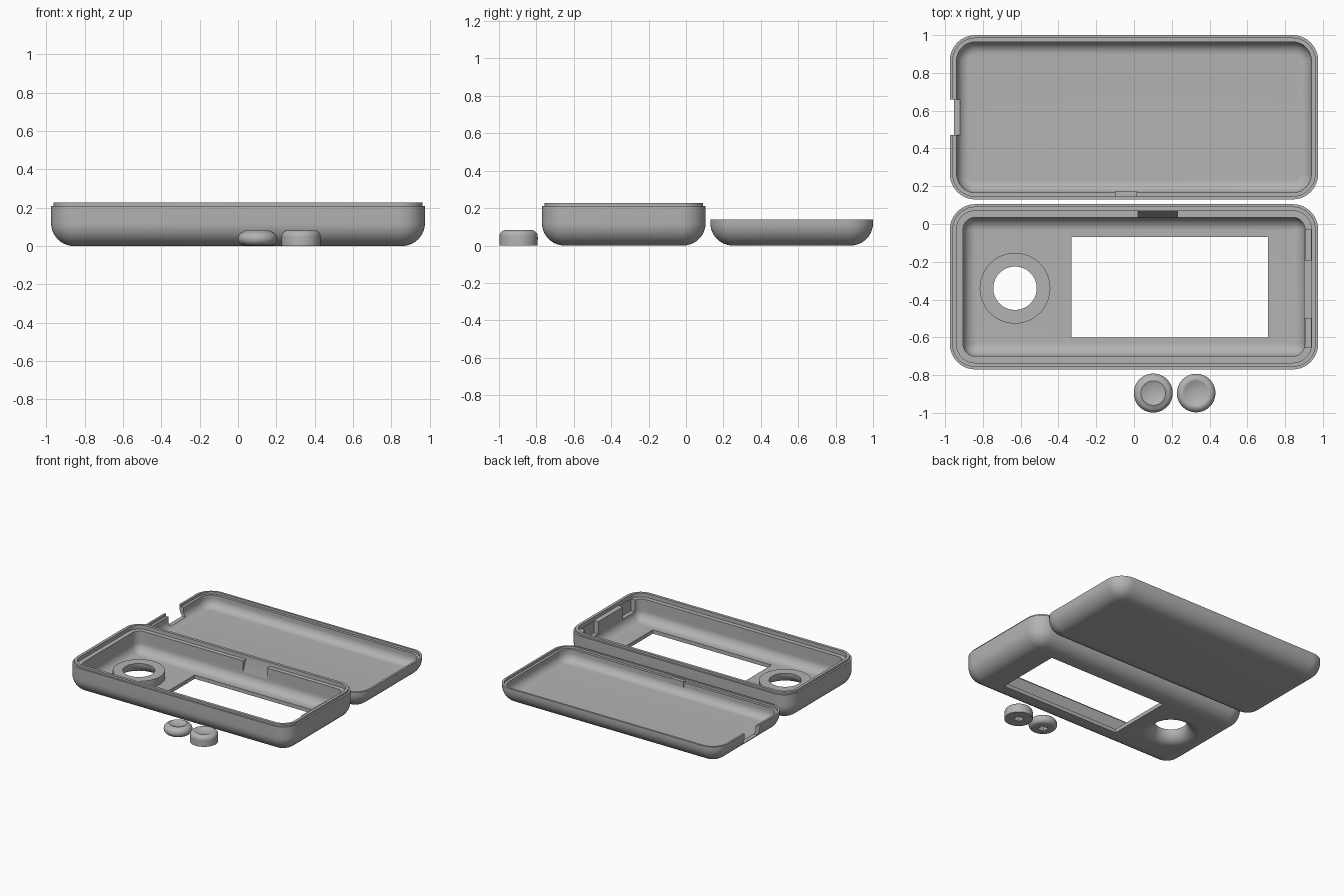
import bpy, bmesh, math

if "Cube" in bpy.data.objects:
    bpy.data.objects.remove(bpy.data.objects["Cube"])

grey = bpy.data.materials.new("plain grey")
grey.diffuse_color = (0.45, 0.45, 0.45, 1)
grey.use_nodes = True
grey.node_tree.nodes["Principled BSDF"].inputs["Base Color"].default_value = grey.diffuse_color


def finish(name, bm):
    bmesh.ops.recalc_face_normals(bm, faces=bm.faces[:])
    me = bpy.data.meshes.new(name)
    bm.to_mesh(me)
    bm.free()
    me.materials.append(grey)
    ob = bpy.data.objects.new(name, me)
    bpy.context.collection.objects.link(ob)
    return ob


def arc(cx, cz, r, a0, a1, n=10):
    """Points on a profile arc, angles in degrees."""
    return [(cx + r * math.cos(math.radians(a0 + (a1 - a0) * i / n)),
             cz + r * math.sin(math.radians(a0 + (a1 - a0) * i / n))) for i in range(n + 1)]


def loft(name, rings):
    """Skin a list of equal point rings and cap both ends."""
    bm = bmesh.new()
    loops = [[bm.verts.new(p) for p in ring] for ring in rings]
    n = len(loops[0])
    for a, b in zip(loops, loops[1:]):
        for i in range(n):
            bm.faces.new((a[i], a[(i + 1) % n], b[(i + 1) % n], b[i]))
    bm.faces.new(loops[0])
    bm.faces.new(loops[-1])
    return finish(name, bm)


def rounded_ring(y0, y1, inset, z, radius=0.135, hx=0.975, steps=10):
    r = max(radius - inset, 0.008)
    cx, cy, hy = hx - inset - r, (y0 + y1) / 2, (y1 - y0) / 2 - inset - r
    pts = []
    for k, (sx, sy) in enumerate([(1, 1), (-1, 1), (-1, -1), (1, -1)]):
        for i in range(steps + 1):
            a = math.pi / 2 * (k + i / steps)
            pts.append((sx * cx + r * math.cos(a), cy + sy * hy + r * math.sin(a), z))
    return pts


def shell(name, y0, y1, profile):
    return loft(name, [rounded_ring(y0, y1, d, z) for d, z in profile])


def lathe(name, x, y, profile, n=64):
    return loft(name, [[(x + r * math.cos(2 * math.pi * i / n),
                         y + r * math.sin(2 * math.pi * i / n), z) for i in range(n)]
                       for r, z in profile])


def box(name, x0, x1, y0, y1, z0, z1, slope=0.0):
    """Box whose front bottom edge can be raised to make a wedge."""
    ring = lambda x: [(x, y0, z0 + slope), (x, y1, z0), (x, y1, z1), (x, y0, z1)]
    return loft(name, [ring(x0), ring(x1)])


def boolean(ob, tool, op='DIFFERENCE'):
    m = ob.modifiers.new(tool.name, 'BOOLEAN')
    m.operation, m.solver, m.object = op, 'EXACT', tool
    bpy.context.view_layer.objects.active = ob
    bpy.ops.object.modifier_apply(modifier=m.name)
    bpy.data.objects.remove(tool)


# front case: rounded tub with a raised lip and an inner ledge
case = shell("front_case", -0.77, 0.105,
             arc(0.12, 0.12, 0.12, 270, 180)
             + [(0, 0.21), (0.013, 0.21), (0.013, 0.226), (0.035, 0.226), (0.035, 0.195),
                (0.07, 0.195), (0.07, 0.11)]
             + arc(0.14, 0.10, 0.07, 180, 270))

# round dial seat with a flared opening beneath
DX, DY = -0.63, -0.34
boolean(case, lathe("dial_seat", DX, DY, [(0.187, 0.012), (0.187, 0.09)]), 'UNION')
boolean(case, lathe("dial_hole", DX, DY, [(0.205, -0.05), (0.205, -0.0005)]
                    + arc(0.205, 0.09, 0.09, 270, 180)[1:] + [(0.115, 0.2)]))

# screen opening
boolean(case, box("screen_hole", -0.33, 0.71, -0.6, -0.07, -0.1, 0.15))

# recess in the right wall, leaving a tab in its middle
for y0, y1 in ((-0.65, -0.5), (-0.19, -0.03)):
    boolean(case, box("side_recess", 0.88, 0.938, y0, y1, 0.1, 0.3))
boolean(case, box("side_tab", 0.9, 0.95, -0.5, -0.19, 0.1, 0.2), 'UNION')

# sloped catch in the back wall
boolean(case, box("back_catch", 0.02, 0.23, 0.03, 0.07, 0.195, 0.3, -0.1))

# back lid: shallow tub with a stepped rim
lid = shell("back_lid", 0.13, 1.0,
            arc(0.12, 0.12, 0.12, 270, 180)
            + [(0, 0.14), (0.016, 0.14), (0.016, 0.122), (0.036, 0.122), (0.036, 0.095)]
            + arc(0.101, 0.095, 0.065, 180, 270))
boolean(lid, box("port_notch", -1.1, -0.918, 0.47, 0.66, 0.05, 0.3))
boolean(lid, box("latch_tab", -0.1, 0.015, 0.144, 0.173, 0.085, 0.13), 'UNION')

# two dished buttons with square sockets
dish = [(0.065, 0.08), (0.05, 0.074), (0.03, 0.069), (0.01, 0.067)]
pill = lathe("pill_button", 0.102, -0.895,
             [(0.07, 0.004)] + arc(0.068, 0.039, 0.035, 285, 435, 14) + dish)
cap = lathe("cap_button", 0.329, -0.895,
            [(0.102, 0), (0.102, 0.05)] + arc(0.07, 0.05, 0.032, 0, 90) + dish)
for ob, x in ((pill, 0.102), (cap, 0.329)):
    boolean(ob, box("socket", x - 0.027, x + 0.027, -0.922, -0.868, -0.05, 0.045))

# smooth shading with crisp edges
for ob in (case, lid, pill, cap):
    bpy.ops.object.select_all(action='DESELECT')
    ob.select_set(True)
    bpy.context.view_layer.objects.active = ob
    bpy.ops.object.shade_smooth_by_angle(angle=math.radians(30))
